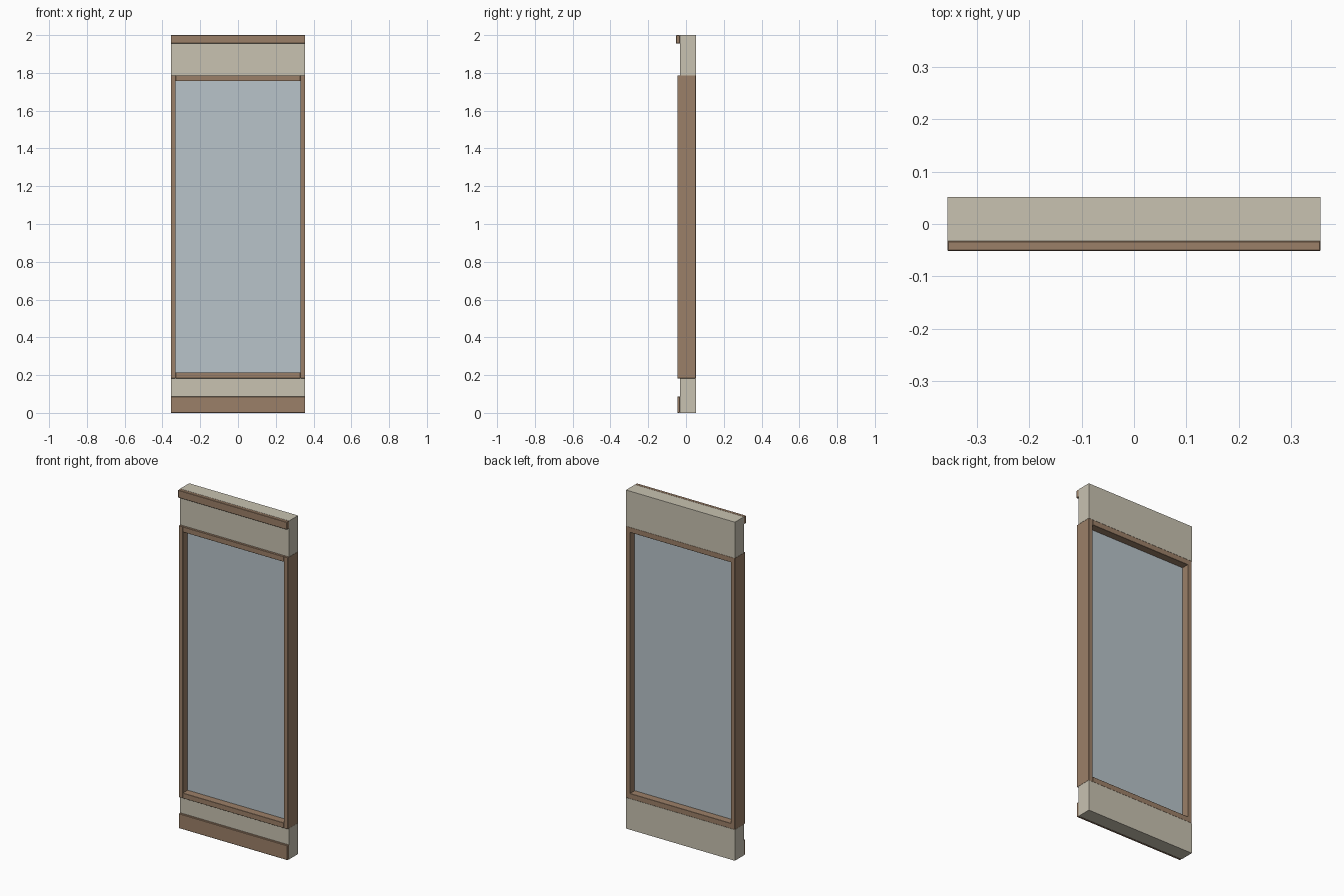
import bpy

cube = bpy.data.objects.get("Cube")
if cube:
    bpy.data.objects.remove(cube, do_unlink=True)


def make_material(name, rgb):
    mat = bpy.data.materials.new(name)
    mat.use_nodes = True
    color = (*rgb, 1.0)
    mat.diffuse_color = color
    mat.node_tree.nodes["Principled BSDF"].inputs["Base Color"].default_value = color
    return mat


plaster = make_material("beige plaster", (0.58, 0.54, 0.44))
wood = make_material("brown wood", (0.33, 0.215, 0.138))
pane = make_material("pale blue glass", (0.48, 0.55, 0.59))


def box(name, mat, x, y, z, bevel=0.0):
    """Box spanning the (low, high) ranges on each axis."""
    spans = (x, y, z)
    bpy.ops.mesh.primitive_cube_add(size=1, location=[(a + b) / 2 for a, b in spans])
    obj = bpy.context.object
    obj.name = name
    obj.scale = [b - a for a, b in spans]
    bpy.ops.object.transform_apply(location=False, rotation=False, scale=True)
    obj.data.materials.append(mat)
    if bevel:
        mod = obj.modifiers.new("eased edges", "BEVEL")
        mod.width = bevel
        mod.segments = 1
    return obj


HALF = 0.356                 # half width of the panel
INNER = 0.33                 # half width of the window opening
SILL, HEAD = 0.183, 1.787    # window bottom and top
RAIL = 0.031                 # rail height
WALL_Y = (-0.032, 0.052)
FRAME_Y = (-0.045, 0.052)
WIDE = (-HALF, HALF)

# Wall sections below and above the window
box("lower_wall", plaster, WIDE, WALL_Y, (0, SILL))
box("upper_wall", plaster, WIDE, WALL_Y, (HEAD, 2))

# Skirting and crown trim on the front
box("skirting_board", wood, WIDE, (-0.046, WALL_Y[0]), (0, 0.087), 0.002)
box("crown_trim", wood, WIDE, (-0.052, WALL_Y[0]), (1.955, 2), 0.002)

# Window frame: two stiles and two rails
for side, s in (("left", 1), ("right", -1)):
    box(side + "_stile", wood, sorted((s * INNER, s * HALF)), FRAME_Y, (SILL, HEAD), 0.001)
for name, low in (("bottom_rail", SILL), ("top_rail", HEAD - RAIL)):
    box(name, wood, (-INNER, INNER), FRAME_Y, (low, low + RAIL), 0.001)

# Glass set in the middle of the frame
box("glass_pane", pane, (-INNER, INNER), (0.0, 0.008), (SILL + RAIL, HEAD - RAIL))
